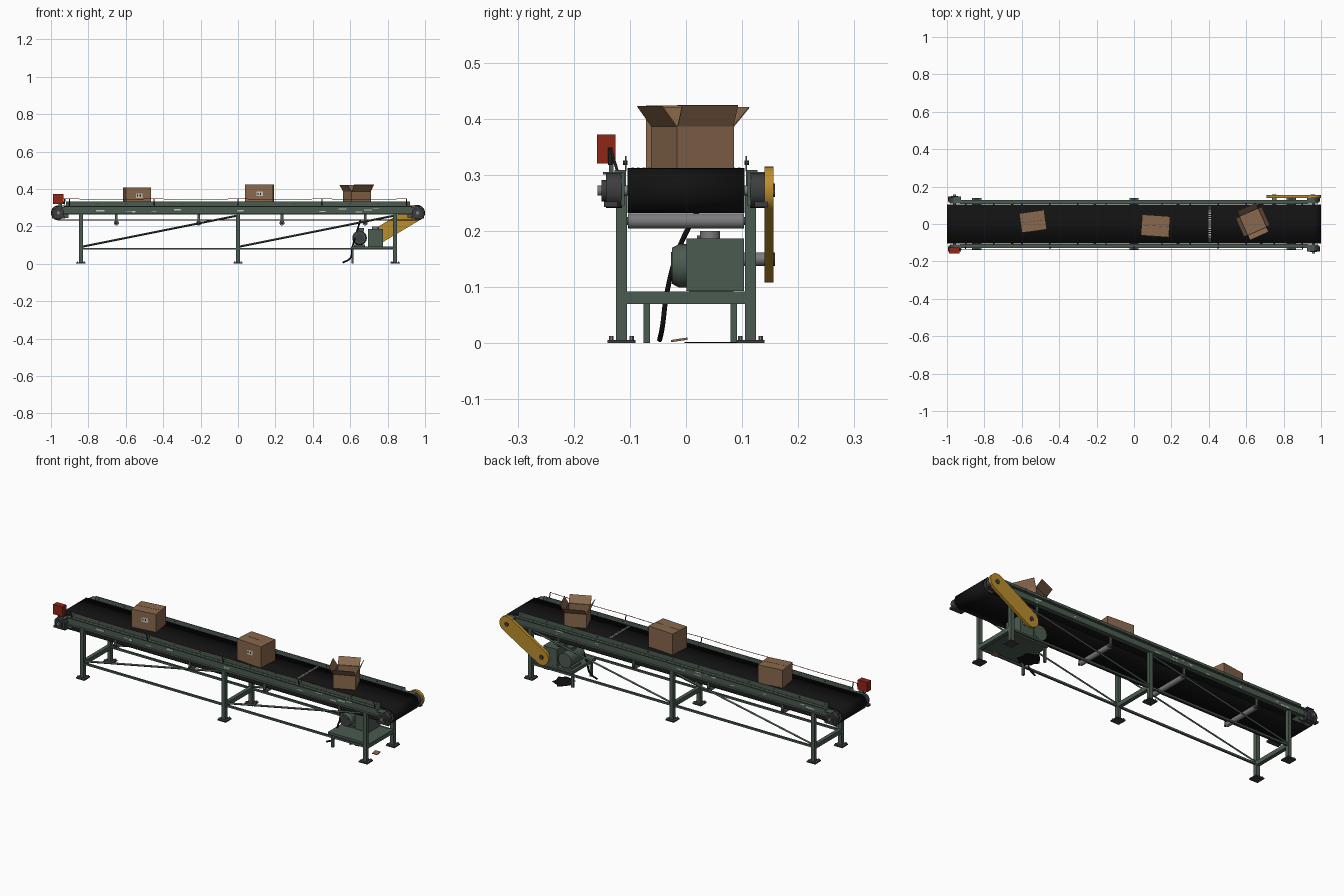
import bpy, bmesh, math, random
from mathutils import Vector, Matrix

random.seed(4)
if "Cube" in bpy.data.objects:
    bpy.data.objects.remove(bpy.data.objects["Cube"], do_unlink=True)


def material(name, r, g, b):
    m = bpy.data.materials.new(name)
    m.use_nodes = True
    m.diffuse_color = (r, g, b, 1)
    m.node_tree.nodes["Principled BSDF"].inputs["Base Color"].default_value = (r, g, b, 1)
    return m


GREEN = material("machine green", 0.07, 0.105, 0.08)
BLACK = material("belt black", 0.006, 0.006, 0.006)
CARD = material("cardboard", 0.25, 0.14, 0.075)
YELLOW = material("guard yellow", 0.5, 0.27, 0.025)
RED = material("safety red", 0.28, 0.018, 0.008)
STEEL = material("roller steel", 0.2, 0.2, 0.21)
DARK = material("dark steel", 0.045, 0.047, 0.05)
PALE = material("worn pale", 0.55, 0.55, 0.5)
made = []


def finish(name, bm, mat):
    bmesh.ops.recalc_face_normals(bm, faces=bm.faces)
    me = bpy.data.meshes.new(name)
    bm.to_mesh(me)
    bm.free()
    me.materials.append(mat)
    ob = bpy.data.objects.new(name, me)
    bpy.context.collection.objects.link(ob)
    made.append(ob)
    return ob


def box(name, center, size, mat, rot=None):
    bm = bmesh.new()
    bmesh.ops.create_cube(bm, size=1)
    m = Matrix.Translation(center) @ (rot or Matrix()) @ Matrix.Diagonal((*size, 1))
    bm.transform(m)
    return finish(name, bm, mat)


def aim(a, b):
    return Matrix.Translation((a + b) / 2) @ (b - a).to_track_quat("Z", "Y").to_matrix().to_4x4()


def rod(name, a, b, r, mat, sides=20, r2=None):
    a, b = Vector(a), Vector(b)
    bm = bmesh.new()
    bmesh.ops.create_cone(bm, cap_ends=True, segments=sides, radius1=r,
                          radius2=r if r2 is None else r2, depth=(b - a).length)
    bm.transform(aim(a, b))
    return finish(name, bm, mat)


def prism(name, outline, y0, y1, mat, caps=True):
    # extrude an x-z outline along y
    bm = bmesh.new()
    front = [bm.verts.new((x, y0, z)) for x, z in outline]
    back = [bm.verts.new((x, y1, z)) for x, z in outline]
    for i in range(len(outline)):
        j = (i + 1) % len(outline)
        bm.faces.new((front[i], front[j], back[j], back[i]))
    if caps:
        bm.faces.new(front)
        bm.faces.new(back[::-1])
    return finish(name, bm, mat)


def capsule(ax, az, bx, bz, r, steps=16):
    t = math.atan2(bz - az, bx - ax)
    pts = []
    for cx, cz, start in ((bx, bz, t - math.pi / 2), (ax, az, t + math.pi / 2)):
        pts += [(cx + r * math.cos(start + math.pi * i / steps),
                 cz + r * math.sin(start + math.pi * i / steps)) for i in range(steps + 1)]
    return pts


def tube(name, points, r, mat):
    cu = bpy.data.curves.new(name, "CURVE")
    cu.dimensions = "3D"
    cu.bevel_depth, cu.bevel_resolution = r, 3
    sp = cu.splines.new("BEZIER")
    sp.bezier_points.add(len(points) - 1)
    for bp, p in zip(sp.bezier_points, points):
        bp.co = p
        bp.handle_left_type = bp.handle_right_type = "AUTO"
    cu.materials.append(mat)
    bpy.context.collection.objects.link(bpy.data.objects.new(name, cu))


# belt loop, lacing and end drums
DRUM_X, DRUM_Z = 0.96, 0.272
belt = prism("belt", capsule(-DRUM_X, DRUM_Z, DRUM_X, DRUM_Z, 0.04), -0.104, 0.104, BLACK, caps=False)
solid = belt.modifiers.new("thickness", "SOLIDIFY")
solid.thickness, solid.offset = 0.004, -1
for i in range(20):
    box("belt_lacing", (0.405, -0.095 + i * 0.01, 0.3125), (0.012, 0.005, 0.002), PALE)
for e in (-1, 1):
    x = e * DRUM_X
    rod("end_drum", (x, -0.102, DRUM_Z), (x, 0.102, DRUM_Z), 0.036, DARK, 32)
    rod("drum_shaft", (x, -0.158, DRUM_Z), (x, 0.158, DRUM_Z), 0.009, STEEL)
    for s in (-1, 1):
        box("bearing_plate", (e * 0.945, s * 0.113, 0.275), (0.08, 0.006, 0.06), GREEN)
        box("bearing_base", (x, s * 0.134, 0.248), (0.07, 0.024, 0.01), DARK)
        rod("bearing_housing", (x, s * 0.114, DRUM_Z), (x, s * 0.143, DRUM_Z), 0.031, DARK, 24)
        rod("bearing_cap", (x, s * 0.143, DRUM_Z), (x, s * 0.151, DRUM_Z), 0.019, DARK)
        box("tension_bracket", (e * 0.945, s * 0.13, 0.303), (0.04, 0.036, 0.005), GREEN)

# side channels, skirts and chipped paint
for s in (-1, 1):
    box("channel_web", (0, s * 0.111, 0.286), (1.86, 0.008, 0.046), GREEN)
    for z in (0.265, 0.306):
        box("channel_flange", (0, s * 0.117, z), (1.86, 0.02, 0.005), GREEN)
    box("skirt", (0, s * 0.1075, 0.32), (1.84, 0.003, 0.027), GREEN)
    for i in range(13):
        x = -0.9 + i * 0.15
        rod("skirt_bolt", (x, s * 0.104, 0.322), (x, s * 0.112, 0.322), 0.004, DARK, 6)
    for i in range(12):
        x, z = random.uniform(-0.85, 0.85), random.uniform(0.275, 0.297)
        box("paint_chip", (x, s * 0.1153, z),
            (random.uniform(0.01, 0.05), 0.001, random.uniform(0.003, 0.008)), PALE)

# return rollers on hangers
for x in (-0.65, -0.21, 0.235, 0.68):
    rod("return_roller", (x, -0.103, 0.218), (x, 0.103, 0.218), 0.0135, STEEL)
    for s in (-1, 1):
        box("roller_hanger", (x, s * 0.109, 0.24), (0.014, 0.005, 0.056), GREEN)
        rod("roller_axle", (x, s * 0.1, 0.218), (x, s * 0.118, 0.218), 0.007, DARK, 12)

# legs, feet and bracing
for x in (-0.84, 0, 0.84):
    for s in (-1, 1):
        y = s * 0.115
        box("leg", (x, y, 0.135), (0.02, 0.02, 0.262), GREEN)
        box("foot_plate", (x, y, 0.003), (0.05, 0.05, 0.006), DARK)
        for dx in (-1, 1):
            for dy in (-1, 1):
                p = Vector((x + dx * 0.018, y + dy * 0.018, 0.005))
                rod("anchor_bolt", p, p + Vector((0, 0, 0.008)), 0.004, STEEL, 6)
    box("cross_beam", (x, 0, 0.081), (0.02, 0.21, 0.022), GREEN)
for s in (-1, 1):
    box("long_tie", (0, s * 0.115, 0.08), (1.68, 0.01, 0.01), GREEN)
    for x in (-0.84, 0):
        rod("diagonal_brace", (x, s * 0.115, 0.09), (x + 0.84, s * 0.115, 0.258), 0.0055, GREEN, 4)

# drive platform, gearbox and motor
box("motor_platform", (0.722, 0, 0.083), (0.235, 0.2, 0.016), GREEN)
for y in (-0.07, 0.085):
    box("platform_leg", (0.612, y, 0.038), (0.012, 0.012, 0.076), GREEN)
box("gearbox", (0.735, 0.052, 0.14), (0.08, 0.102, 0.094), GREEN)
rod("gearbox_vent", (0.735, 0.043, 0.187), (0.735, 0.043, 0.2), 0.018, STEEL)
rod("gearbox_shaft", (0.75, 0.1, 0.15), (0.75, 0.15, 0.15), 0.012, STEEL)
rod("motor_body", (0.65, -0.012, 0.138), (0.65, 0.1, 0.138), 0.039, GREEN, 28)
rod("motor_fan_cover", (0.65, -0.012, 0.138), (0.65, -0.025, 0.138), 0.039, GREEN, 28, 0.032)
rod("motor_fan_grille", (0.65, -0.024, 0.138), (0.65, -0.0265, 0.138), 0.025, DARK, 24)
box("motor_foot", (0.65, 0.045, 0.096), (0.06, 0.08, 0.012), GREEN)
box("motor_terminal_box", (0.655, 0.04, 0.182), (0.035, 0.04, 0.02), GREEN)
tube("power_cable", [(0.655, 0.02, 0.235), (0.635, -0.012, 0.17), (0.612, -0.034, 0.09),
                     (0.6, -0.042, 0.03), (0.56, -0.047, 0.006)], 0.0045, BLACK)

# slanted chain guard
prism("chain_guard", capsule(0.75, 0.15, 0.957, 0.273, 0.042), 0.14, 0.156, YELLOW)
for x, z in ((0.75, 0.15), (0.957, 0.273)):
    rod("guard_hub", (x, 0.155, z), (x, 0.159, z), 0.012, DARK)

# stop switch with pull cord
box("stop_switch", (-0.96, -0.142, 0.346), (0.056, 0.033, 0.052), RED)
box("switch_bracket", (-0.95, -0.133, 0.314), (0.02, 0.008, 0.02), GREEN)
rod("switch_lever", (-0.93, -0.135, 0.318), (-0.925, -0.135, 0.348), 0.004, DARK, 10)
for x in (-0.9, -0.45, 0, 0.45, 0.9):
    rod("cord_post", (x, -0.122, 0.306), (x, -0.135, 0.349), 0.0025, DARK, 8)
    if x < 0.9:
        tube("pull_cord", [(x, -0.135, 0.347), (x + 0.225, -0.135, 0.344), (x + 0.45, -0.135, 0.347)],
             0.0014, RED)
rod("cord_end", (-0.932, -0.135, 0.347), (-0.9, -0.135, 0.347), 0.0015, RED, 8)

# closed cartons with tape and labels
for x, y, w, d, h, turn in ((-0.54, 0.014, 0.135, 0.105, 0.096, 8), (0.115, -0.01, 0.15, 0.112, 0.112, -4)):
    rot = Matrix.Rotation(math.radians(turn), 4, "Z")
    base = Vector((x, y, 0.312))
    box("carton", base + Vector((0, 0, h / 2)), (w, d, h), CARD, rot)
    box("carton_seam", base + Vector((0, 0, h)), (w, 0.0015, 0.001), DARK, rot)
    box("carton_label", base + rot @ Vector((0.005, -d / 2, h * 0.55)), (0.036, 0.001, 0.024), PALE, rot)
    for dx in (-0.004, 0.01):
        box("label_mark", base + rot @ Vector((dx, -d / 2 - 0.0006, h * 0.55)), (0.006, 0.001, 0.01), BLACK, rot)

# open carton with spread flaps
turn = Matrix.Translation((0.636, 0.012, 0.312)) @ Matrix.Rotation(math.radians(24), 4, "Z")
W, H, T = 0.112, 0.075, 0.003
floor = box("open_carton_floor", (0, 0, T / 2), (W, W, T), CARD)
floor.matrix_world = turn
for k, (lean, length) in enumerate(((38, 0.045), (28, 0.042), (42, 0.045), (32, 0.04))):
    side = turn @ Matrix.Rotation(k * math.pi / 2, 4, "Z")
    wall = box("open_carton_wall", (0, -W / 2 + T / 2, H / 2), (W, T, H), CARD)
    wall.matrix_world = side
    flap = box("open_carton_flap", (0, 0, length / 2), (W * 0.97, 0.002, length), CARD)
    flap.matrix_world = (side @ Matrix.Translation((0, -W / 2, H))
                         @ Matrix.Rotation(math.radians(lean), 4, "X"))

# floor clutter: oil patch and cardboard scrap
patch = []
for i in range(24):
    a, r = math.tau * i / 24, random.uniform(0.045, 0.065)
    patch.append((0.68 + r * math.cos(a), 0.06 + r * math.sin(a)))
bm = bmesh.new()
disc = bm.faces.new([bm.verts.new((x, y, 0)) for x, y in patch])
top = bmesh.ops.extrude_face_region(bm, geom=[disc])
bmesh.ops.translate(bm, vec=(0, 0, 0.002), verts=[v for v in top["geom"] if isinstance(v, bmesh.types.BMVert)])
finish("oil_patch", bm, BLACK)
box("cardboard_scrap", (0.83, -0.012, 0.006), (0.03, 0.03, 0.004), CARD, Matrix.Rotation(0.15, 4, "X"))

# smooth round parts while keeping sharp edges
bpy.ops.object.select_all(action="DESELECT")
for ob in made:
    ob.select_set(True)
bpy.context.view_layer.objects.active = made[0]
bpy.ops.object.shade_smooth_by_angle(angle=math.radians(35))
